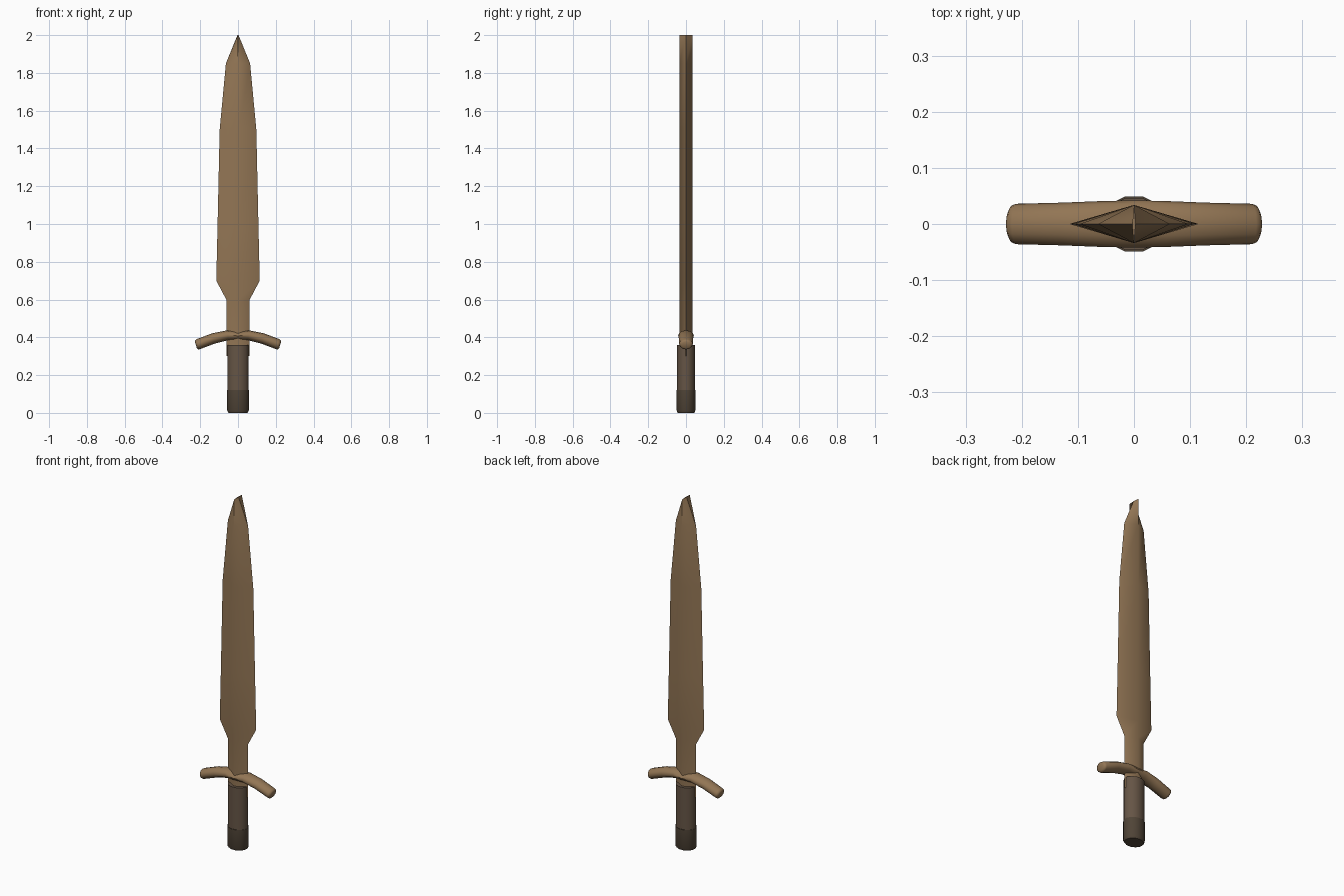
import bpy
import bmesh
from math import sin, cos, pi, radians
from mathutils import Vector

cube = bpy.data.objects.get("Cube")
if cube:
    bpy.data.objects.remove(cube, do_unlink=True)


def material(name, rgb):
    mat = bpy.data.materials.new(name)
    mat.use_nodes = True
    color = (*rgb, 1)
    mat.diffuse_color = color
    bsdf = mat.node_tree.nodes["Principled BSDF"]
    bsdf.inputs["Base Color"].default_value = color
    bsdf.inputs["Roughness"].default_value = 0.8
    return mat


def loft(name, rings, mat, angle):
    """Skin a list of equal-length point rings and cap both ends."""
    bm = bmesh.new()
    loops = [[bm.verts.new(p) for p in ring] for ring in rings]
    n = len(loops[0])
    for a, b in zip(loops, loops[1:]):
        for i in range(n):
            j = (i + 1) % n
            bm.faces.new((a[i], a[j], b[j], b[i]))
    bm.faces.new(loops[0])
    bm.faces.new(loops[-1])
    bmesh.ops.recalc_face_normals(bm, faces=bm.faces)
    mesh = bpy.data.meshes.new(name)
    bm.to_mesh(mesh)
    bm.free()
    obj = bpy.data.objects.new(name, mesh)
    bpy.context.collection.objects.link(obj)
    mesh.materials.append(mat)
    bpy.ops.object.select_all(action="DESELECT")
    obj.select_set(True)
    bpy.context.view_layer.objects.active = obj
    bpy.ops.object.shade_smooth_by_angle(angle=radians(angle))
    return obj


def ellipse(rx, ry, z, sides=12):
    angles = [2 * pi * (i + 0.5) / sides for i in range(sides)]
    return [(rx * cos(a), ry * sin(a), z) for a in angles]


wood = material("wood", (0.29, 0.18, 0.09))
grip_wood = material("dark_wood", (0.13, 0.09, 0.06))
end_wood = material("darkest_wood", (0.08, 0.058, 0.038))

# Blade: diamond section of constant thickness, (height, half width)
thick = 0.034
outline = [(0.30, 0.062), (0.60, 0.062), (0.70, 0.115), (1.0, 0.108),
           (1.5, 0.097), (1.85, 0.064), (2.0, 0.003)]
loft("blade", [[(w, 0, z), (0, thick, z), (-w, 0, z), (0, -thick, z)]
               for z, w in outline], wood, 62)

# Grip and slightly wider end cap
loft("grip", [ellipse(0.058, 0.048, z) for z in (0.1, 0.36)], grip_wood, 40)
loft("pommel", [ellipse(0.053, 0.045, 0), ellipse(0.059, 0.051, 0.012),
                ellipse(0.059, 0.051, 0.12)], end_wood, 40)

# Drooping crossguard: (x, z, depth radius, height radius, tilt), mirrored
half = [(0.055, 0.411, 0.041, 0.026, 0.15), (0.13, 0.394, 0.038, 0.028, 0.25),
        (0.21, 0.364, 0.036, 0.028, 0.29), (0.218, 0.361, 0.033, 0.026, 0.29),
        (0.223, 0.360, 0.022, 0.018, 0.29)]
stations = [(-x, z, ry, rz, -t) for x, z, ry, rz, t in reversed(half)]
stations += [(0, 0.408, 0.042, 0.022, 0)] + half
rings = []
for x, z, ry, rz, tilt in stations:
    up = Vector((sin(tilt), 0, cos(tilt))) * rz
    side = Vector((0, ry, 0))
    rings.append([Vector((x, 0, z)) + side * cos(a) + up * sin(a)
                  for a in [2 * pi * i / 12 for i in range(12)]])
loft("crossguard", rings, wood, 50)
